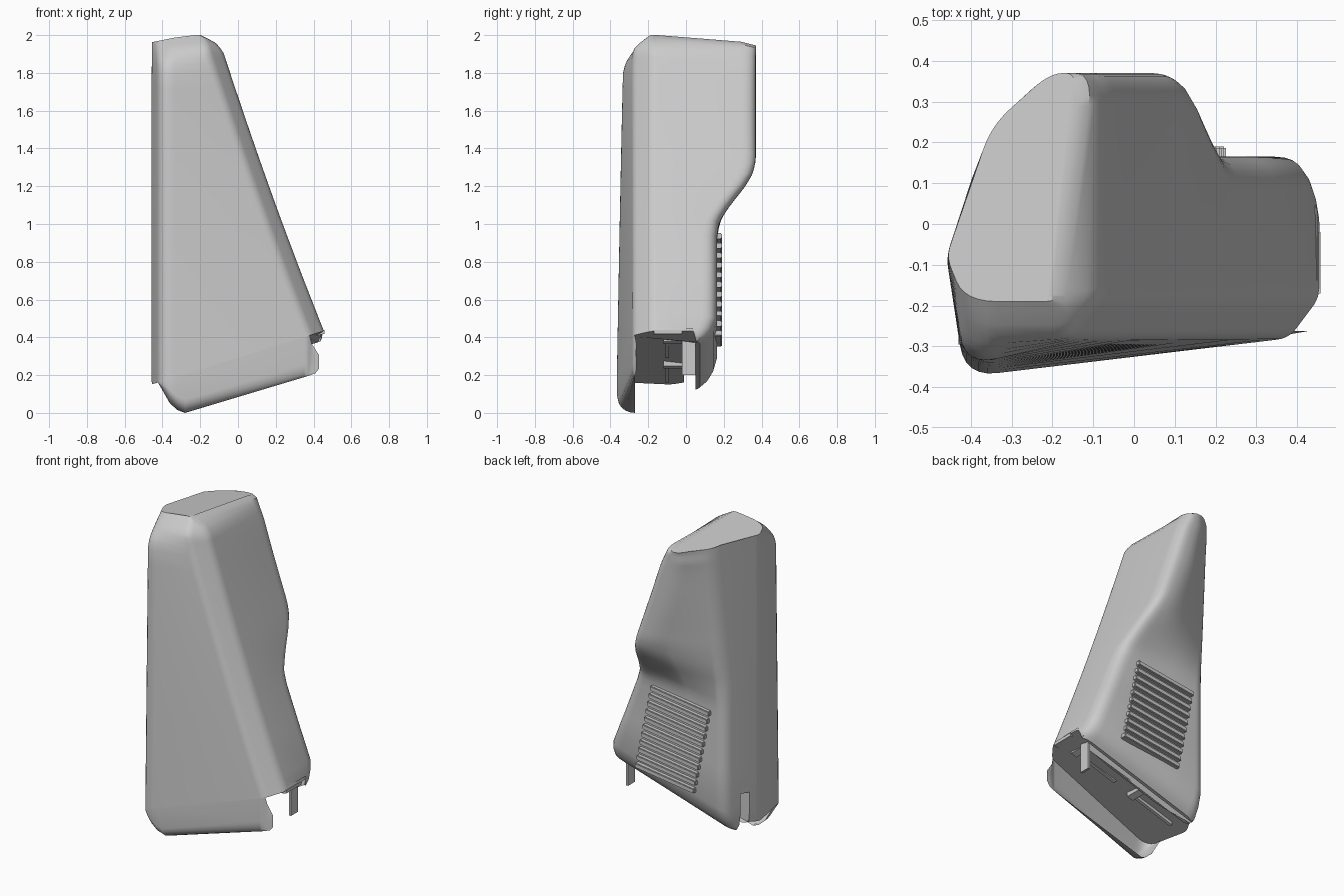
import bpy, bmesh, math
from mathutils import Vector

if "Cube" in bpy.data.objects:
    bpy.data.objects.remove(bpy.data.objects["Cube"])

grey = bpy.data.materials.new("plain_grey")
grey.use_nodes = True
COL = (0.6, 0.6, 0.6, 1)
grey.diffuse_color = COL
grey.node_tree.nodes["Principled BSDF"].inputs["Base Color"].default_value = COL


def make(name, bm, smooth=True):
    bmesh.ops.recalc_face_normals(bm, faces=bm.faces)
    me = bpy.data.meshes.new(name)
    bm.to_mesh(me)
    bm.free()
    me.materials.append(grey)
    ob = bpy.data.objects.new(name, me)
    bpy.context.collection.objects.link(ob)
    if smooth:
        bpy.ops.object.select_all(action='DESELECT')
        ob.select_set(True)
        bpy.context.view_layer.objects.active = ob
        bpy.ops.object.shade_smooth_by_angle(angle=math.radians(32))
    return ob


def interp(pts, t):
    if t <= pts[0][0]:
        return pts[0][1]
    for (a, va), (b, vb) in zip(pts, pts[1:]):
        if t <= b:
            return va + (vb - va) * (t - a) / (b - a)
    return pts[-1][1]


def floor_z(x):
    return 0.15 + 0.31 * (x + 0.46)


def height(x, h):
    return floor_z(x) + (2 - floor_z(x)) * h


BACK = [(0.95, 0.165), (1.02, 0.18), (1.1, 0.235), (1.2, 0.315),
        (1.27, 0.355), (1.34, 0.37)]
TOP_FRONT = [(1.83, -0.4), (1.831, -0.345), (1.88, -0.32), (1.95, -0.255), (2.0, -0.19)]
TOP_RIGHT = [(1.83, 0.5), (1.84, -0.04), (1.9, -0.07), (1.96, -0.12), (2.0, -0.2)]
LOW_BACK = [(0.0, 0.09), (0.012, 0.05), (0.03, 0.02), (0.055, 0.0)]


def fillet(corners, steps=6):
    out, n = [], len(corners)
    for i in range(n):
        c, cut = corners[i]
        a, b = corners[i - 1][0] - c, corners[(i + 1) % n][0] - c
        p = c + a.normalized() * min(cut, a.length * 0.45)
        q = c + b.normalized() * min(cut, b.length * 0.45)
        for k in range(steps + 1):
            t = k / steps
            out.append(p * (1 - t) ** 2 + c * 2 * t * (1 - t) + q * t * t)
    return out


def section(h):
    # plan outline of the housing at relative height h
    z = height(-0.2, h)
    xr = 0.455 - 0.562 * h
    mx = interp([(1.25, 0.0), (1.6, -0.13), (1.9, -0.2)], z)
    mx = min(mx, xr - 0.1)
    lift = interp([(1.1, 0), (1.9, 1)], z)
    roll = interp(LOW_BACK, h)
    by = lambda x: interp(BACK, height(x, h)) - roll
    left = (-0.38 + 0.03 * lift, 0.165 + 0.075 * lift - roll)
    raw = [((-0.415, -0.375 + 0.03 * h), 0.08), ((-0.46, -0.08), 0.03),
           (left, 0.06), ((mx, by(mx)), 0.13 - 0.07 * lift), ((xr, by(xr)), 0.08),
           ((xr, -0.18), 0.03), ((xr - 0.075, -0.28), 0.03)]
    fy, rx = interp(TOP_FRONT, z), interp(TOP_RIGHT, z)
    return fillet([(Vector((min(x, rx + 0.3 * max(0, y - 0.15)), max(fy, y))), c)
                   for (x, y), c in raw])


# Main housing, lofted from floor to crown, with a skirt dropped at the back
bm = bmesh.new()
levels = [0, 0.005, 0.012, 0.02, 0.03, 0.042, 0.055, 0.2, 0.35]
levels += [0.38 + 0.02 * i for i in range(14)]
levels += [0.7, 0.77, 0.84, 0.89, 0.915, 0.93, 0.945, 0.96, 0.975, 0.99, 1.0]
rings = []
for h in levels:
    ring = []
    for p in section(h):
        z = height(p.x, h)
        if h > 0.9:
            k = (h - 0.9) / 0.1
            z -= k * (0.2 * max(0, -0.27 - p.x) + 0.25 * max(0, p.y - 0.15))
        if h < 0.055 and p.y > 0.04:
            z -= 0.05 * (1 - h / 0.055)
        ring.append(bm.verts.new((p.x, p.y, z)))
    rings.append(ring)
n = len(rings[0])
for a, b in zip(rings, rings[1:]):
    for i in range(n):
        bm.faces.new((a[i], a[(i + 1) % n], b[(i + 1) % n], b[i]))
bm.faces.new(rings[0])
bm.faces.new(rings[-1])
bmesh.ops.remove_doubles(bm, verts=bm.verts, dist=0.0005)
housing = make("housing", bm)


def block(name, x0, x1, y0, y1, z0, z1, shear=0.0, bevel=0.0):
    bm = bmesh.new()
    bmesh.ops.create_cube(bm, size=1)
    for v in bm.verts:
        v.co = Vector(((x0, x1)[v.co.x > 0], (y0, y1)[v.co.y > 0], (z0, z1)[v.co.z > 0]))
        v.co.z += shear * (v.co.x - x0)
    if bevel:
        bmesh.ops.bevel(bm, geom=bm.edges[:], offset=bevel, segments=2, affect='EDGES')
    return make(name, bm, bool(bevel))


# Channel under the housing, open at the left wall only
cutter = block("channel_cutter", -0.6, 0.39, -0.01, 0.05, -0.05, 0.31, 0.27)
cutter.hide_render = True
cutter.hide_viewport = True
mod = housing.modifiers.new("channel", 'BOOLEAN')
mod.object = cutter
mod.solver = 'EXACT'

# Front lip continuing the front wall down, curling back along its hem
plan = sorted((p.x, p.y) for p in section(0) if p.y < -0.267) + [(0.43, -0.262)]
HEM = [(-0.43, 0.17), (-0.4, 0.12), (-0.36, 0.05), (-0.32, 0.015), (-0.28, 0.0),
       (0.37, 0.195), (0.41, 0.21), (0.43, 0.235)]
bm = bmesh.new()
cols = []
for x in sorted({p[0] for p in plan} | {p[0] for p in HEM}):
    y, hem = interp(plan, x), interp(HEM, x)
    end = max(0, x - 0.38)
    top = floor_z(x) - 1.2 * end
    deep = max(0.0, -0.27 - y)
    curl = min(0.07, 0.6 * (top - hem))
    col = [bm.verts.new((x - 0.8 * end, y, top))]
    for k in range(6):
        a = math.radians(18 * k)
        col.append(bm.verts.new((x, y + deep * (1 - math.cos(a)),
                                 hem + curl * (1 - math.sin(a)))))
    cols.append(col)
for a, b in zip(cols, cols[1:]):
    for k in range(6):
        bm.faces.new((a[k], b[k], b[k + 1], a[k + 1]))
bmesh.ops.remove_doubles(bm, verts=bm.verts, dist=0.0005)
make("front_lip", bm)

# Vent slats, tilted and stepping with the sloping side
for i in range(11):
    z = 0.35 + 0.0515 * i
    x = 0.225 - 0.0105 * i
    block("vent_slat", x - 0.41, x, 0.15, 0.19, z, z + 0.03, 0.14, 0.004)

# Mounting bracket and its tabs under the floor
block("bracket_end", 0.39, 0.457, -0.17, -0.02, 0.405, 0.425, 0.2)
block("bracket_tongue", 0.37, 0.385, -0.02, 0.05, 0.2, 0.42)
for x in (-0.36, 0.06):
    block("bracket_rail", x, x + 0.3, -0.11, -0.09, floor_z(x) - 0.02, floor_z(x) + 0.02, 0.31)
    block("bracket_tab", x + 0.27, x + 0.31, -0.12, -0.02,
          floor_z(x + 0.27) - 0.03, floor_z(x + 0.27) + 0.02, 0.31)
